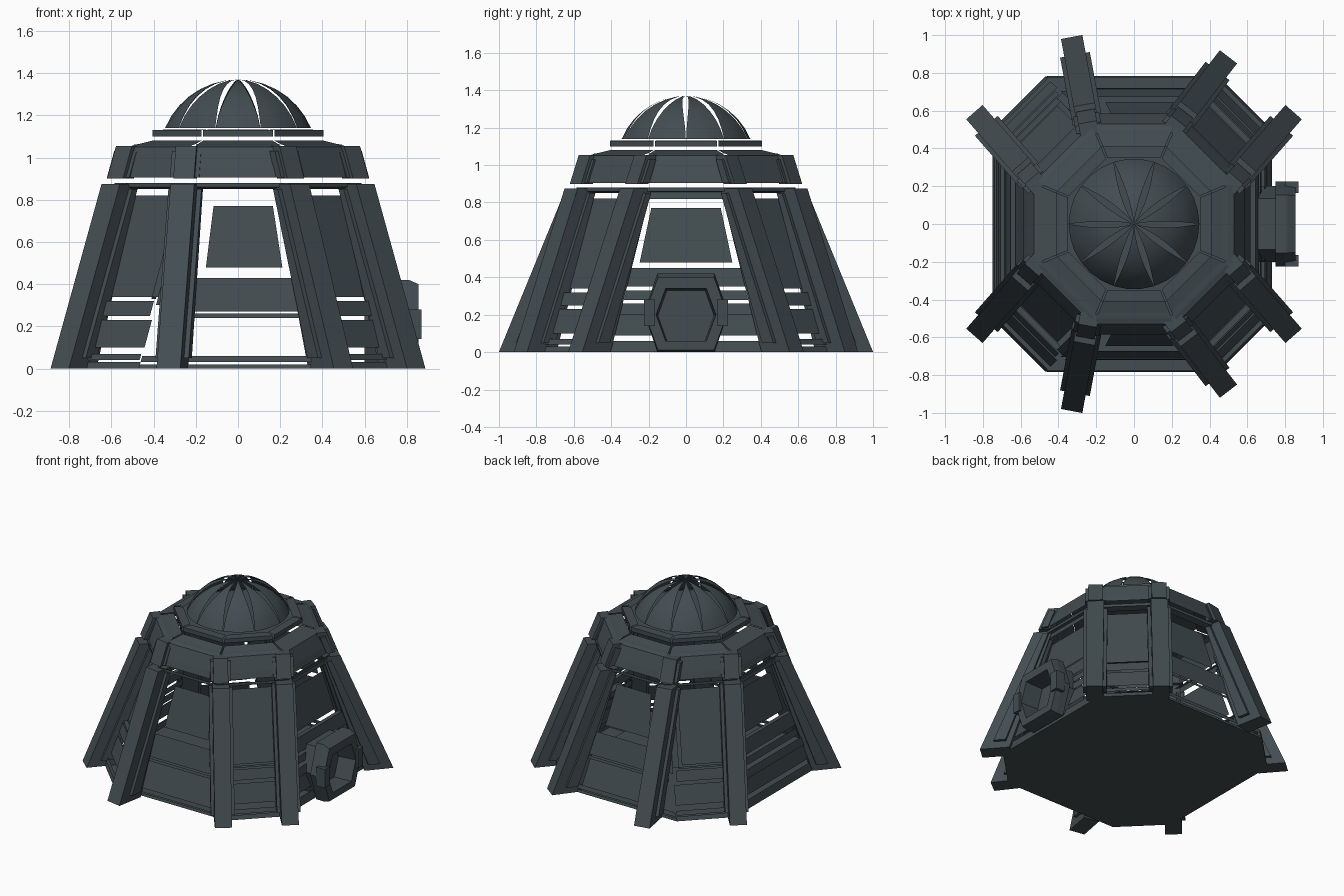
import bpy, math
from mathutils import Vector

if "Cube" in bpy.data.objects:
    bpy.data.objects.remove(bpy.data.objects["Cube"])

mat = bpy.data.materials.new("dark slate")
mat.diffuse_color = (0.055, 0.073, 0.082, 1)
mat.use_nodes = True
mat.node_tree.nodes["Principled BSDF"].inputs["Base Color"].default_value = mat.diffuse_color


def make(name, verts, faces):
    me = bpy.data.meshes.new(name)
    me.from_pydata([tuple(v) for v in verts], [], faces)
    me.materials.append(mat)
    ob = bpy.data.objects.new(name, me)
    bpy.context.collection.objects.link(ob)
    return ob


def octagon(a, z):
    b = a * math.tan(math.pi / 8)
    return [Vector((x, y, z)) for x, y in
            [(a, -b), (a, b), (b, a), (-b, a), (-a, b), (-a, -b), (-b, -a), (b, -a)]]


BASE = [Vector((x, y, 0)) for x, y in
        [(.73, -.5), (.73, .5), (.45, .78), (-.47, .78),
         (-.75, .5), (-.75, -.5), (-.47, -.78), (.45, -.78)]]
NECK = octagon(0.56, 0.88)


def wall_point(i, u, z, off):
    """Point on wall i; u runs 0..1 along it, off pushes it outwards."""
    t = z / 0.88
    a = BASE[i].lerp(NECK[i], t)
    b = BASE[(i + 1) % 8].lerp(NECK[(i + 1) % 8], t)
    d = (b - a).normalized()
    return a.lerp(b, u) + Vector((d.y, -d.x, 0)) * off


def panels(name, i, rects):
    """rects: z0, z1, u0, u1, offset"""
    vs, fs = [], []
    for z0, z1, u0, u1, off in rects:
        if i == 2:             # back wall mirrors the front one
            u0, u1 = 1 - u1, 1 - u0
        n = len(vs)
        vs += [wall_point(i, u0, z0, off), wall_point(i, u1, z0, off),
               wall_point(i, u1, z1, off), wall_point(i, u0, z1, off)]
        fs.append((n, n + 1, n + 2, n + 3))
    return make(name, vs, fs)


def reveal(i, z0, z1, u0, u1, depth):
    """Sides running from the wall surface back to the recessed window."""
    c = [(u0, z0), (u1, z0), (u1, z1), (u0, z1)]
    vs = [wall_point(i, u, z, 0) for u, z in c] + [wall_point(i, u, z, -depth) for u, z in c]
    make("window_reveal", vs, [(k, (k + 1) % 4, 4 + (k + 1) % 4, 4 + k) for k in (0, 1, 3)])


# Floor
make("floor", BASE, [tuple(range(7, -1, -1))])

# Walls: stacked panels with open joints
for i in range(8):
    if i in (0, 4):            # right and left
        panels("side_wall", i, [
            (0, .06, 0, 1, 0), (.09, .20, 0, 1, 0), (.20, .26, .02, .98, .01),
            (.28, .33, .1, .9, 0), (.35, .45, 0, 1, 0), (.48, .77, .15, .85, -.02),
            (.46, .83, 0, .09, 0), (.46, .83, .91, 1, 0), (.82, .87, 0, 1, 0)])
        reveal(i, .45, .82, .09, .91, .03)
    elif i in (2, 6):          # back and front
        panels("end_wall", i, [
            (0, .02, 0, 1, 0), (.03, .06, 0, 1, .01), (.24, .26, .05, .95, 0),
            (.27, .43, .15, .93, 0), (.48, .77, .28, .82, -.015),
            (.30, .85, 0, .1, 0), (.44, .85, .92, 1, 0)])
    else:                      # diagonal walls
        panels("corner_wall", i, [
            (0, .03, 0, 1, 0), (.04, .07, 0, 1, .01), (.10, .23, 0, 1, 0),
            (.25, .32, .05, .95, 0), (.34, .82, .16, .84, -.03),
            (.34, .85, 0, .1, 0), (.34, .85, .9, 1, 0)])
        reveal(i, .33, .84, .1, .9, .03)


# Octagonal bands above the walls
def band(name, rows, inset=0.0):
    vs, fs = [], []
    rings = [octagon(a, z) for a, z in rows]
    for r0, r1 in zip(rings, rings[1:]):
        for i in range(8):
            j, n = (i + 1) % 8, len(vs)
            vs += [r0[i].lerp(r0[j], inset), r0[j].lerp(r0[i], inset),
                   r1[j].lerp(r1[i], inset), r1[i].lerp(r1[j], inset)]
            fs.append((n, n + 1, n + 2, n + 3))
    return make(name, vs, fs)


band("cornice", [(.54, .85), (.585, .86), (.585, .88)])
band("drum", [(.585, .905), (.57, .95), (.53, 1.05), (.50, 1.06)], .03)
band("roof_slope", [(.50, 1.06), (.47, 1.065), (.41, 1.08)], .015)
band("dome_collar", [(.41, 1.10), (.41, 1.13), (.35, 1.132)], .015)
make("dome_floor", octagon(.41, 1.098), [tuple(range(8))])

# Dome: gores with slits that widen towards the crown
R, CZ, N = 0.375, 0.995, 10
vs, fs = [], []
a0 = math.acos((1.14 - CZ) / R)
for g in range(N):
    for k in range(7):
        th = a0 * (1 - k / 7)
        gap = 0.005 + 0.32 * (k / 6) ** 1.6 * (1 if g % 2 else .7)
        for s in range(4):
            ph = 2 * math.pi / N * (g + gap + (1 - 2 * gap) * s / 3)
            vs.append((R * math.sin(th) * math.cos(ph), R * math.sin(th) * math.sin(ph),
                       CZ + R * math.cos(th)))
    o = g * 29
    for k in range(6):
        for s in range(3):
            p = o + k * 4 + s
            fs.append((p, p + 1, p + 5, p + 4))
    vs.append((0, 0, CZ + R))
    fs += [(o + 24 + s, o + 25 + s, o + 28) for s in range(3)]
dome = make("dome", vs, fs)
for p in dome.data.polygons:
    p.use_smooth = True


# Buttress ribs
BOX = [(3, 2, 1, 0), (4, 5, 6, 7), (0, 1, 5, 4), (1, 2, 6, 5), (2, 3, 7, 6), (3, 0, 4, 7)]


def beam(name, B, T, z0, z1, w, front, back0, back1):
    d = (B - T).normalized()
    s = Vector((-d.y, d.x, 0)) * w / 2
    vs = []
    for z in (z0, z1):
        t = z / 1.05
        o = B.lerp(T, t) - d * front
        i = B.lerp(T, t) - d * (back0 + (back1 - back0) * t)
        up = Vector((0, 0, z))
        vs += [o - s + up, o + s + up, i + s + up, i - s + up]
    make(name, vs, BOX)


for sy in (-1, 1):
    for bx, by, tx, ty in [(-.33, .99, -.25, .56), (.50, .885, .25, .56),
                           (.845, .592, .555, .26), (-.845, .592, -.555, .26)]:
        B, T = Vector((bx, by * sy, 0)), Vector((tx, ty * sy, 0))
        beam("rib", B, T, 0, .875, .115, 0, .20, .11)
        beam("rib_flange", B, T, .05, .85, .16, .075, .16, .10)
        beam("rib_head", B, T, .90, 1.055, .10, .02, .15, .09)
        beam("rib_head_collar", B, T, .905, 1.03, .14, .04, .12, .08)


# Entrance porch on the right side: six-sided tunnel with a thicker rim
def hexa(w, z0, z1, x):
    m = (z0 + z1) / 2
    return [Vector((x, y, z)) for y, z in
            [(-w * .68, z0), (w * .68, z0), (w, m), (w * .68, z1), (-w * .68, z1), (-w, m)]]


def tunnel(name, loops):
    vs = [v for l in loops for v in l]
    fs = [(k * 6 + i, k * 6 + (i + 1) % 6, k * 6 + 6 + (i + 1) % 6, k * 6 + 6 + i)
          for k in range(len(loops) - 1) for i in range(6)]
    make(name, vs, fs)


tunnel("porch", [hexa(.20, .03, .38, .60), hexa(.20, .03, .38, .80)])
tunnel("porch_rim", [hexa(.20, .02, .38, .75), hexa(.225, .0, .42, .75), hexa(.225, .0, .42, .81),
                     hexa(.22, .01, .40, .855), hexa(.16, .06, .34, .855), hexa(.15, .06, .33, .72)])
make("door", hexa(.15, .06, .33, .72), [(0, 1, 2, 3, 4, 5)])
for s in (-1, 1):
    y0, y1 = sorted((s * .165, s * .225))
    vs = [(x, y, z) for z in (.14, .28) for x, y in
          [(.80, y0), (.87, y0), (.87, y1), (.80, y1)]]
    make("porch_post", vs, BOX)
